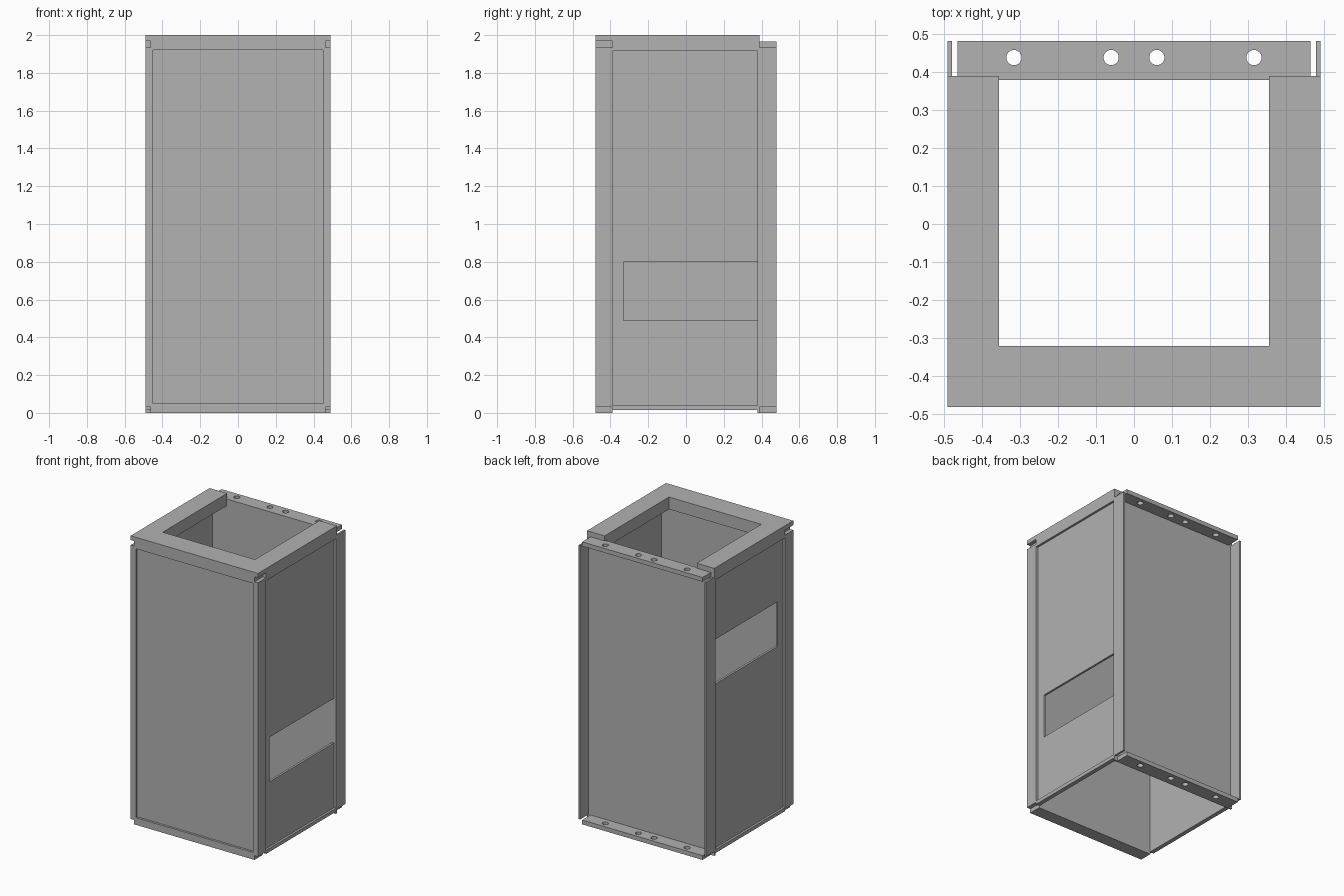
import bpy
import bmesh
from mathutils import Vector

if "Cube" in bpy.data.objects:
    bpy.data.objects.remove(bpy.data.objects["Cube"])

GREY = (0.445, 0.445, 0.445, 1)
steel = bpy.data.materials.new("grey_steel")
steel.use_nodes = True
steel.diffuse_color = GREY
steel.node_tree.nodes["Principled BSDF"].inputs["Base Color"].default_value = GREY


def make_object(name, bm):
    mesh = bpy.data.meshes.new(name)
    bm.to_mesh(mesh)
    bm.free()
    mesh.materials.append(steel)
    obj = bpy.data.objects.new(name, mesh)
    bpy.context.collection.objects.link(obj)
    return obj


def boxes(name, *spans):
    """One object from boxes given as (x range), (y range), (z range)."""
    bm = bmesh.new()
    for span in spans:
        low, high = Vector([r[0] for r in span]), Vector([r[1] for r in span])
        verts = bmesh.ops.create_cube(bm, size=1)["verts"]
        bmesh.ops.scale(bm, vec=high - low, verts=verts)
        bmesh.ops.translate(bm, vec=(low + high) / 2, verts=verts)
    return make_object(name, bm)


def across(half):
    return (-half, half)


def side(sign, a, b):
    return tuple(sorted((sign * a, sign * b)))


W, RAIL = 0.49, 0.463            # half widths of body and of notched rails
FRONT, FRONT_IN = -0.48, -0.39   # front channel depth
BACK_IN, BACK = 0.388, 0.48      # back channel depth
POST_LOW, POST_TOP = 0.03, 1.935

# Front pan: recessed panel inside a raised lip
boxes("front_panel", (across(0.455), (-0.465, FRONT_IN), (0.02, 1.93)))
boxes("front_bottom_rail",
      (across(RAIL), (FRONT, FRONT_IN), (0, POST_LOW)),
      (across(W), (FRONT, FRONT_IN), (POST_LOW, 0.05)))
boxes("front_top_rail", (across(RAIL), (FRONT, FRONT_IN), (1.92, 1.97)))

# Back pan: thin sheet set deep between flanges
boxes("back_panel", (across(W), (0.378, BACK_IN), (0, 1.965)))

# Sides: posts, flanges and slotted sheets
for sign, label, slot in ((1, "left", 0.49), (-1, "right", 1.18)):
    boxes(label + "_front_post",
          (side(sign, 0.45, W), (FRONT, FRONT_IN), (POST_LOW, POST_TOP)))
    boxes(label + "_back_flange",
          (side(sign, 0.478, W), (BACK_IN, BACK), (POST_LOW, POST_TOP)))
    sheet = side(sign, 0.46, 0.475)
    boxes(label + "_side_panel",
          (sheet, (FRONT_IN, 0.38), (0.015, slot)),
          (sheet, (FRONT_IN, -0.33), (slot, slot + 0.31)),
          (sheet, (FRONT_IN, 0.38), (slot + 0.31, 1.93)))
    boxes(label + "_bottom_edge",
          (side(sign, 0.46, W), (FRONT_IN, BACK_IN), (0.015, 0.04)))
    boxes(label + "_top_apron",
          (side(sign, 0.355, W), (FRONT_IN, BACK_IN), (1.915, 1.97)))

# Top rim, open towards the back sheet
boxes("top_rim",
      (across(W), (FRONT, -0.32), (1.97, 2)),
      (side(1, 0.355, W), (-0.32, BACK_IN), (1.97, 2)),
      (side(-1, 0.355, W), (-0.32, BACK_IN), (1.97, 2)),
      (across(0.355), (FRONT_IN, -0.32), (1.915, 1.97)))

# Back rails with bolt holes
for label, low in (("top", POST_TOP), ("bottom", 0)):
    rail = boxes("back_" + label + "_rail",
                 (across(RAIL), (BACK_IN, BACK), (low, low + 0.03)))
    bm = bmesh.new()
    for x in (-0.315, -0.06, 0.06, 0.315):
        verts = bmesh.ops.create_cone(bm, cap_ends=True, segments=24,
                                      radius1=0.02, radius2=0.02, depth=0.1)["verts"]
        bmesh.ops.translate(bm, vec=(x, 0.437, low + 0.015), verts=verts)
    cutter = make_object("hole_cutter_" + label, bm)
    cutter.hide_render = True
    cut = rail.modifiers.new("bolt_holes", 'BOOLEAN')
    cut.operation = 'DIFFERENCE'
    cut.solver = 'EXACT'
    cut.object = cutter
    bpy.context.view_layer.objects.active = rail
    bpy.ops.object.modifier_apply(modifier=cut.name)
    bpy.data.objects.remove(cutter)
